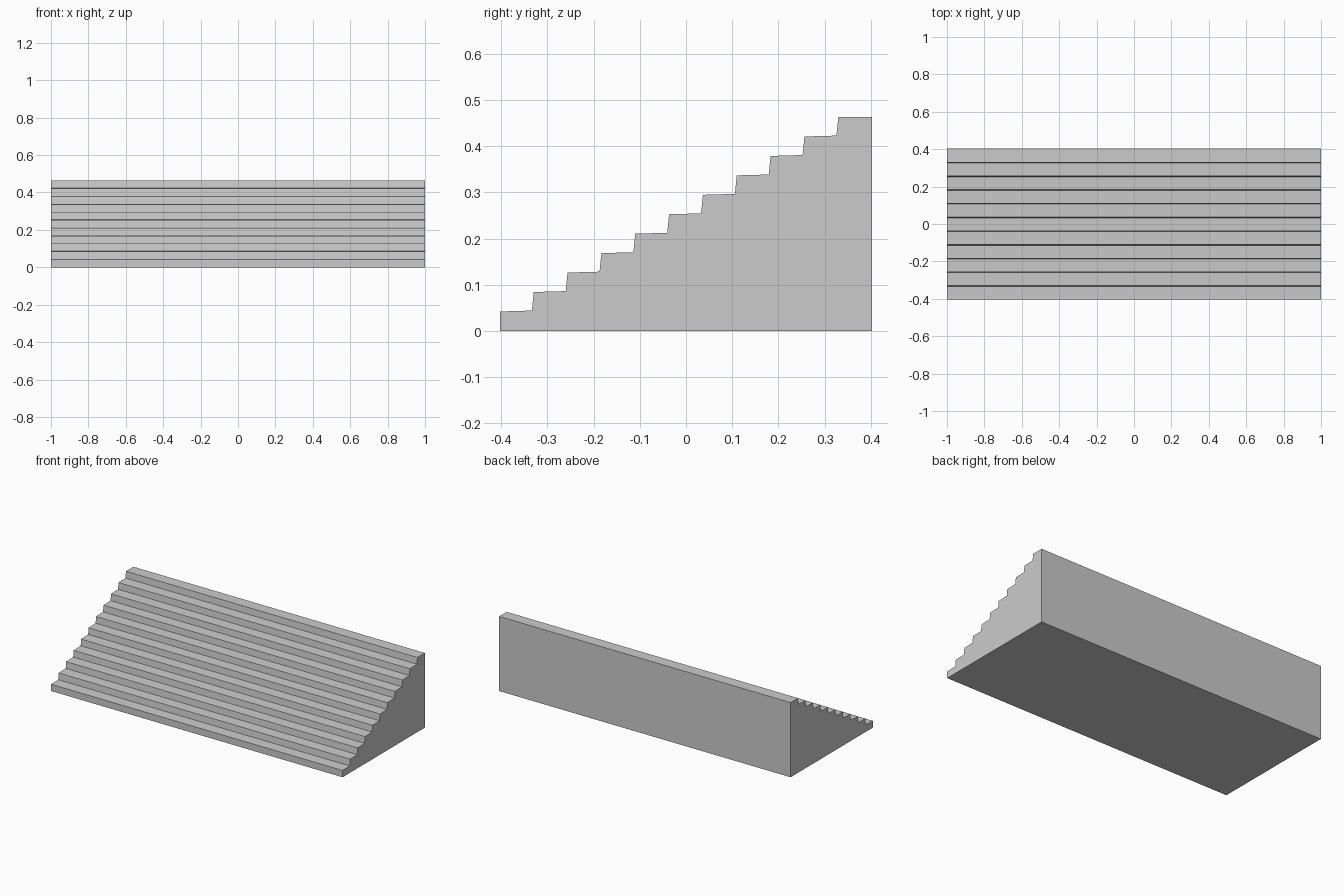
import bpy, bmesh

if "Cube" in bpy.data.objects:
    bpy.data.objects.remove(bpy.data.objects["Cube"])

STEPS = 11
HALF_W, HALF_D = 1.0, 0.403
RUN, RISE = 2 * HALF_D / STEPS, 0.463 / STEPS

# Side profile: gently sloped treads and slightly leaning risers
profile = [(HALF_D, 0.0), (-HALF_D, 0.0)]
for i in range(STEPS):
    y, z = -HALF_D + i * RUN, (i + 1) * RISE
    profile.append((y, z))
    if i < STEPS - 1:
        profile.append((y + RUN - 0.004, z + 0.002))
profile.append((HALF_D, STEPS * RISE))

# Extrude the profile across the full width
bm = bmesh.new()
side = bm.faces.new([bm.verts.new((-HALF_W, y, z)) for y, z in profile])
ext = bmesh.ops.extrude_face_region(bm, geom=[side])
moved = [v for v in ext["geom"] if isinstance(v, bmesh.types.BMVert)]
bmesh.ops.translate(bm, verts=moved, vec=(2 * HALF_W, 0, 0))
# Make sure the starting end cap exists and the solid is closed
bmesh.ops.holes_fill(bm, edges=[e for e in bm.edges if e.is_boundary], sides=0)
bmesh.ops.recalc_face_normals(bm, faces=bm.faces[:])

mesh = bpy.data.meshes.new("staircase")
bm.to_mesh(mesh)
bm.free()
bpy.context.collection.objects.link(bpy.data.objects.new("staircase", mesh))
